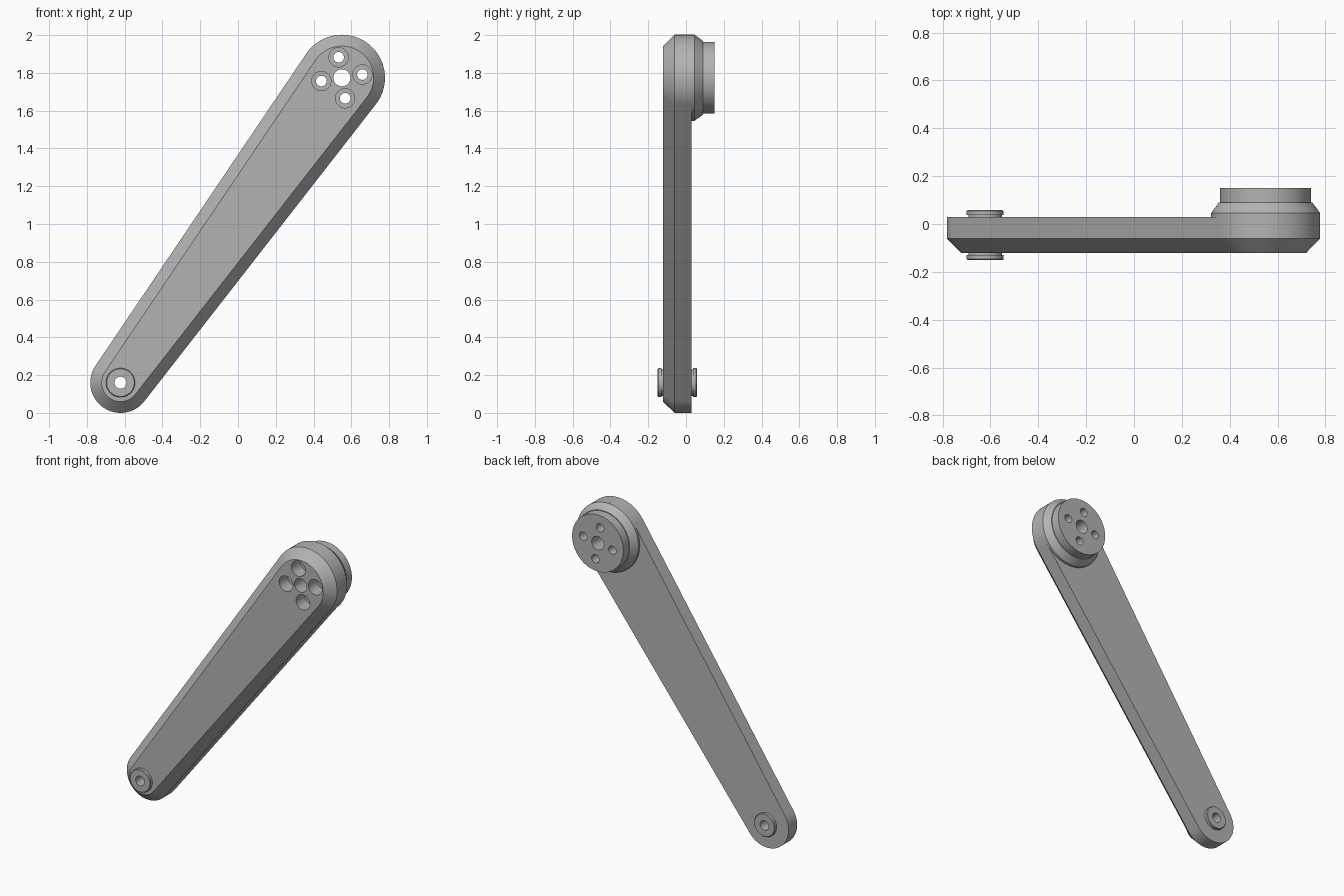
import bpy, bmesh, math

if "Cube" in bpy.data.objects:
    bpy.data.objects.remove(bpy.data.objects["Cube"], do_unlink=True)

BIG, SMALL = (0.55, 1.774), (-0.622, 0.16)     # end centres (x, z)
R_BIG, R_SMALL = 0.228, 0.16
FRONT, BACK = -0.122, 0.03                     # arm faces in y
SEG = 96

grey = bpy.data.materials.new("satin grey")
grey.use_nodes = True
grey.diffuse_color = (0.45, 0.45, 0.45, 1)
grey.node_tree.nodes["Principled BSDF"].inputs["Base Color"].default_value = grey.diffuse_color


def finish(name, bm):
    bmesh.ops.recalc_face_normals(bm, faces=bm.faces)
    mesh = bpy.data.meshes.new(name)
    bm.to_mesh(mesh)
    bm.free()
    mesh.materials.append(grey)
    obj = bpy.data.objects.new(name, mesh)
    bpy.context.collection.objects.link(obj)
    return obj


def loft(name, rings, closed=False):
    """Skin equal-length rings of points, then cap the ends or join them."""
    bm = bmesh.new()
    loops = [[bm.verts.new(p) for p in ring] for ring in rings]
    n = len(loops[0])
    pairs = list(zip(loops, loops[1:]))
    if closed:
        pairs.append((loops[-1], loops[0]))
    else:
        bm.faces.new(loops[0])
        bm.faces.new(loops[-1])
    for a, b in pairs:
        for i in range(n):
            j = (i + 1) % n
            bm.faces.new((a[i], a[j], b[j], b[i]))
    return finish(name, bm)


def lathe(name, centre, profile, seg=SEG, closed=False):
    """Revolve (radius, y) points around a y axis through centre."""
    turns = [2 * math.pi * i / seg for i in range(seg)]
    return loft(name, [[(centre[0] + r * math.cos(t), y, centre[1] + r * math.sin(t))
                        for t in turns] for r, y in profile], closed)


def arm_ring(y, inset):
    """Outline of two arcs joined by their common tangents."""
    pts = []
    for (cx, cz), r, start, sweep in ((BIG, R_BIG, aim - spread, 2 * spread),
                                      (SMALL, R_SMALL, aim + spread, 2 * (math.pi - spread))):
        for i in range(SEG // 2 + 1):
            t = start + sweep * i / (SEG // 2)
            pts.append((cx + (r - inset) * math.cos(t), y, cz + (r - inset) * math.sin(t)))
    return pts


def cut(obj, cutters):
    bpy.context.view_layer.objects.active = obj
    for c in cutters:
        mod = obj.modifiers.new("hole", 'BOOLEAN')
        mod.operation, mod.solver, mod.object = 'DIFFERENCE', 'EXACT', c
        bpy.ops.object.modifier_apply(modifier=mod.name)


dx, dz = BIG[0] - SMALL[0], BIG[1] - SMALL[1]
aim = math.atan2(dz, dx)
spread = math.acos((R_SMALL - R_BIG) / math.hypot(dx, dz))

# Tapered arm with a chamfered front edge
arm = loft("arm", [arm_ring(FRONT, 0.06), arm_ring(-0.061, 0), arm_ring(BACK, 0)])

# Raised rear hub and mounting boss
hub = lathe("rear_hub", BIG, [(R_BIG, BACK), (R_BIG, 0.045), (0.195, 0.09),
                              (0.19, 0.09), (0.19, 0.15)])

# Through hole and four counterbored bolt holes at the large end
holes = [lathe("centre_cutter", BIG, [(0.045, -0.3), (0.045, 0.3)], 48)]
for k in range(4):
    t = aim + math.pi / 4 + k * math.pi / 2
    spot = (BIG[0] + 0.11 * math.cos(t), BIG[1] + 0.11 * math.sin(t))
    holes.append(lathe("bolt_cutter", spot, [(0.051, -0.3), (0.051, -0.03),
                                             (0.028, -0.03), (0.028, 0.3)], 48))
pin_hole = lathe("pin_cutter", SMALL, [(0.05, -0.3), (0.05, 0.3)], 48)
cut(arm, holes + [pin_hole])
cut(hub, holes)
for c in holes + [pin_hole]:
    bpy.data.objects.remove(c, do_unlink=True)

# Hollow flanged pin through the small end
half = [(0.05, 0.07), (0.07, 0.076), (0.07, 0.083), (0.077, 0.083),
        (0.077, 0.1), (0.073, 0.104), (0.032, 0.104)]
mid = (FRONT + BACK) / 2
profile = [(r, mid + d) for r, d in half] + [(r, mid - d) for r, d in reversed(half)]
pin = lathe("flanged_pin", SMALL, profile, 48, closed=True)

# Smooth round walls, sharp edges
for o in (arm, hub, pin):
    bpy.ops.object.select_all(action='DESELECT')
    o.select_set(True)
    bpy.context.view_layer.objects.active = o
    bpy.ops.object.shade_smooth_by_angle(angle=math.radians(25))
